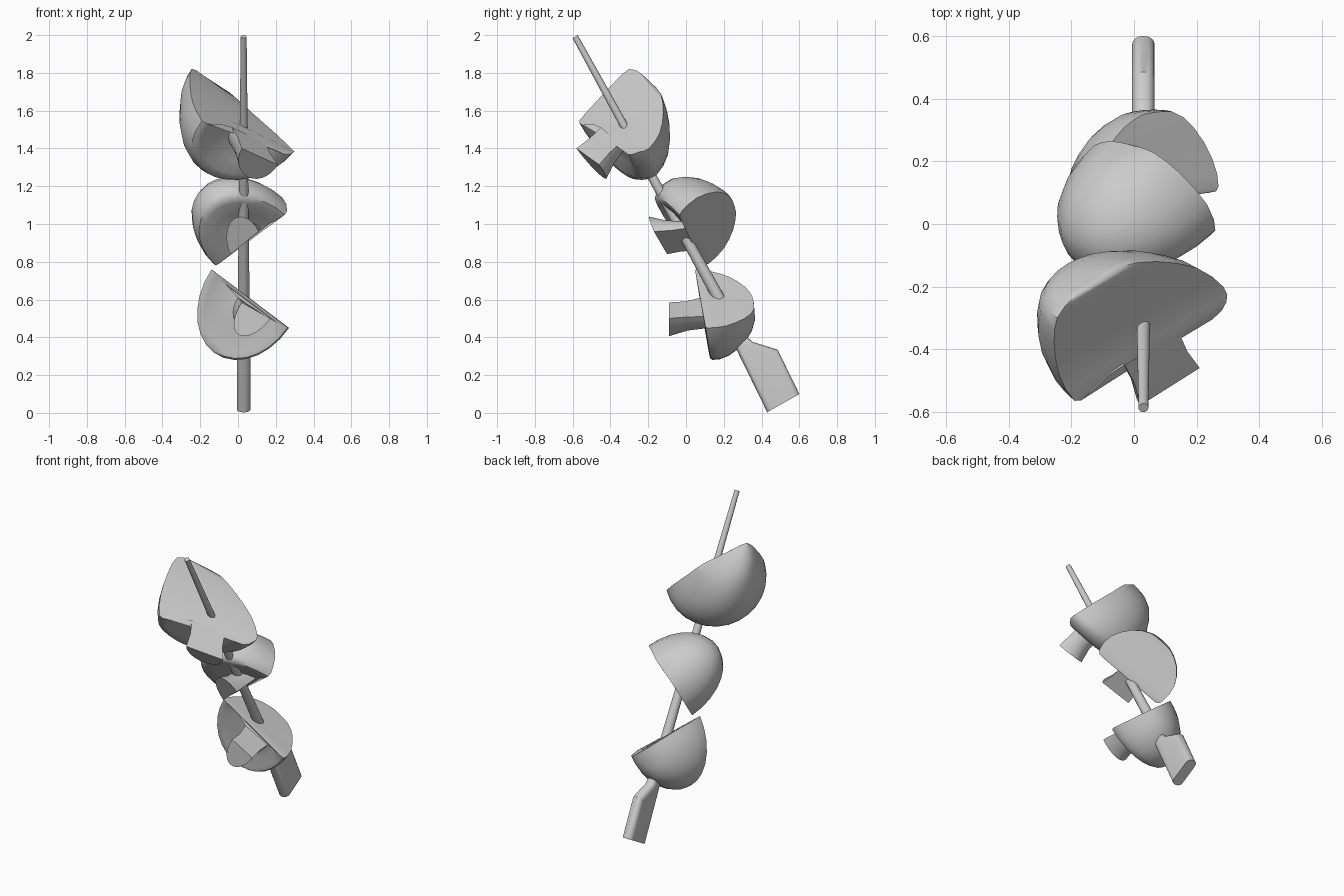
import bpy, bmesh, math
from mathutils import Vector

if "Cube" in bpy.data.objects:
    bpy.data.objects.remove(bpy.data.objects["Cube"])

SEG = 14


def finish(name, bm, angle=42):
    bmesh.ops.remove_doubles(bm, verts=bm.verts, dist=0.0005)
    bmesh.ops.recalc_face_normals(bm, faces=bm.faces)
    me = bpy.data.meshes.new(name)
    bm.to_mesh(me)
    bm.free()
    ob = bpy.data.objects.new(name, me)
    bpy.context.collection.objects.link(ob)
    bpy.ops.object.select_all(action='DESELECT')
    ob.select_set(True)
    bpy.context.view_layer.objects.active = ob
    bpy.ops.object.shade_smooth_by_angle(angle=math.radians(angle))
    return ob


def soften(pts, steps=2):
    """Catmull-Rom curve through the points."""
    out = []
    for i in range(len(pts) - 1):
        p0, p1, p2 = pts[max(i - 1, 0)], pts[i], pts[i + 1]
        p3 = pts[min(i + 2, len(pts) - 1)]
        for k in range(steps):
            t = k / steps
            out.append(0.5 * (2 * p1 + (p2 - p0) * t + (2 * p0 - 5 * p1 + 4 * p2 - p3) * t * t
                              + (3 * p1 - p0 - 3 * p2 + p3) * t ** 3))
    return out + [pts[-1]]


def half_mushroom(name, apex, pairs, normal, depth, stem_back):
    """Half arcs swept between left/right edge points of the cut face."""
    bm = bmesh.new()
    n = Vector(normal).normalized()
    left = [Vector(a) for a, b in pairs]
    right = [Vector(b) for a, b in pairs]
    back = [-n * (b - a).length / 2 * depth for a, b in zip(left, right)]
    back[-1] = Vector(stem_back)
    apex = Vector(apex)
    zero = Vector((0, 0, 0))
    rows = []
    for a, b, d in list(zip(soften([apex] + left), soften([apex] + right), soften([zero] + back)))[1:]:
        mid, half = (a + b) / 2, (b - a) / 2
        rows.append([bm.verts.new(mid + half * math.cos(math.pi * i / SEG)
                                  + d * math.sin(math.pi * i / SEG))
                     for i in range(SEG + 1)])
    top = bm.verts.new(apex)
    for i in range(SEG):
        bm.faces.new((top, rows[0][i], rows[0][i + 1]))
    bm.faces.new((top, rows[0][SEG], rows[0][0]))
    for r, s in zip(rows, rows[1:]):
        for i in range(SEG):
            bm.faces.new((r[i], s[i], s[i + 1], r[i + 1]))
        bm.faces.new((r[SEG], s[SEG], s[0], r[0]))
    bm.faces.new(rows[-1])
    return finish(name, bm)


# top mushroom half: cut face lies on a slanted plane
def on_cut(x, y, lift=0.0):
    return (x, y, 1.735 - 0.8 * x + 0.55 * y + lift)


half_mushroom("mushroom_top", on_cut(-0.13, -0.18), [
    (on_cut(-0.19, -0.23, 0.03), on_cut(-0.04, -0.135)),
    (on_cut(-0.245, -0.30, 0.055), on_cut(0.07, -0.12, -0.02)),
    (on_cut(-0.255, -0.38, 0.02), on_cut(0.20, -0.14, -0.02)),
    (on_cut(-0.24, -0.48, -0.02), on_cut(0.285, -0.20)),
    (on_cut(-0.19, -0.565, -0.03), on_cut(0.295, -0.25, 0.02)),
    (on_cut(-0.14, -0.54, -0.02), on_cut(0.25, -0.305)),
    (on_cut(-0.03, -0.45), on_cut(0.145, -0.35)),
    (on_cut(0.02, -0.58), on_cut(0.21, -0.46)),
], (0.8, -0.55, 1), 1.0, (-0.06, 0.08, -0.11))

# middle mushroom half: cut face turned to the back, right and below
half_mushroom("mushroom_middle", (0.0, 0.25, 1.11), [
    ((-0.07, 0.265, 1.06), (0.06, 0.23, 1.15)),
    ((-0.13, 0.25, 0.97), (0.15, 0.16, 1.17)),
    ((-0.155, 0.20, 0.87), (0.235, 0.06, 1.14)),
    ((-0.13, 0.12, 0.79), (0.26, -0.02, 1.07)),
    ((-0.10, 0.08, 0.79), (0.22, -0.03, 1.03)),
    ((-0.02, 0.05, 0.86), (0.12, 0.02, 0.98)),
    ((-0.04, -0.10, 0.84), (0.11, -0.17, 0.96)),
], (1.18, 1.09, -1.1), 1.4, (-0.06, -0.05, 0.125))

# bottom mushroom half: cut face turned up and right
half_mushroom("mushroom_bottom", (0.03, 0.35, 0.62), [
    ((-0.03, 0.31, 0.67), (0.12, 0.36, 0.55)),
    ((-0.09, 0.23, 0.72), (0.19, 0.31, 0.50)),
    ((-0.13, 0.13, 0.75), (0.25, 0.21, 0.46)),
    ((-0.14, 0.05, 0.76), (0.27, 0.12, 0.45)),
    ((-0.11, 0.06, 0.73), (0.24, 0.10, 0.46)),
    ((0.0, 0.08, 0.61), (0.15, 0.10, 0.51)),
    ((0.02, -0.09, 0.585), (0.17, -0.09, 0.50)),
], (0.56, -0.13, 0.83), 1.34, (-0.09, 0, -0.13))

# tapered skewer stick
tip, end = Vector((0.03, -0.587, 1.992)), Vector((0.03, 0.37, 0.25))
bpy.ops.mesh.primitive_cone_add(vertices=14, radius1=0.036, radius2=0.016,
                                depth=(tip - end).length, location=(tip + end) / 2)
stick = bpy.context.object
stick.name = "skewer_stick"
stick.rotation_euler = (tip - end).to_track_quat('Z', 'Y').to_euler()
bpy.ops.object.shade_smooth_by_angle(angle=math.radians(40))

# flat paddle handle with rounded long edges
bm = bmesh.new()
outline = [(0.255, 0.36), (0.32, 0.405), (0.355, 0.375), (0.485, 0.335), (0.60, 0.10), (0.43, 0.003)]
face = bm.faces.new([bm.verts.new((-0.006, y, z)) for y, z in outline])
ext = bmesh.ops.extrude_face_region(bm, geom=[face])
bmesh.ops.translate(bm, vec=(0.072, 0, 0), verts=[v for v in ext["geom"] if isinstance(v, bmesh.types.BMVert)])


def at_end(v):
    return v.co.z < 0.11


edges = [e for e in bm.edges if abs(e.verts[0].co.x - e.verts[1].co.x) < 0.001
         and not (at_end(e.verts[0]) and at_end(e.verts[1]))]
bmesh.ops.bevel(bm, geom=edges, offset=0.031, segments=4, profile=0.5, affect='EDGES')
finish("skewer_handle", bm)
